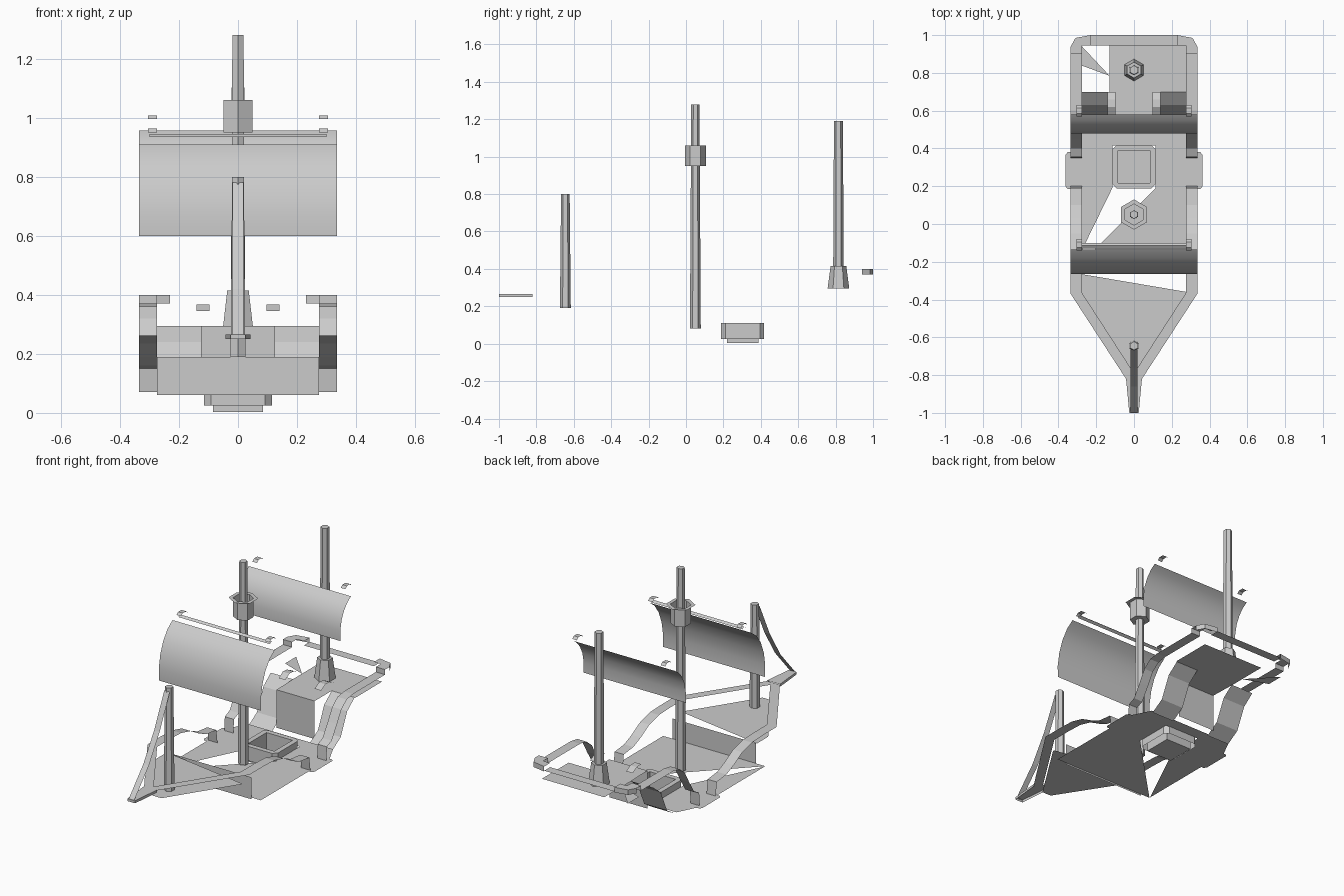
import bpy
from math import cos, sin, pi


def mesh(name, verts, faces, smooth=False):
    me = bpy.data.meshes.new(name)
    me.from_pydata(verts, [], faces)
    me.update()
    ob = bpy.data.objects.new(name, me)
    bpy.context.collection.objects.link(ob)
    if smooth:
        for p in me.polygons:
            p.use_smooth = True
    return ob


def plates(name, z, polys):
    """Flat open plates at height z from (x, y) outlines."""
    v, f = [], []
    for poly in polys:
        f.append(list(range(len(v), len(v) + len(poly))))
        v += [(x, y, z) for x, y in poly]
    return mesh(name, v, f)


def ribbon(name, x0, x1, profile, mirror=False, smooth=False):
    """A (y, z) profile swept across x, optionally on both sides."""
    v, f = [], []
    for s in ((1, -1) if mirror else (1,)):
        b = len(v)
        for y, z in profile:
            v += [(s * x0, y, z), (s * x1, y, z)]
        for i in range(len(profile) - 1):
            k = b + 2 * i
            f.append((k, k + 1, k + 3, k + 2))
    return mesh(name, v, f, smooth)


def lathe(name, y, rings, n=6, caps=True, start=pi / 2):
    """Stacked (radius, z) rings round a vertical axis at (0, y)."""
    v = [(r * cos(start + 2 * pi * i / n), y + r * sin(start + 2 * pi * i / n), z)
         for r, z in rings for i in range(n)]
    f = [(k * n + i, k * n + (i + 1) % n, (k + 1) * n + (i + 1) % n, (k + 1) * n + i)
         for k in range(len(rings) - 1) for i in range(n)]
    if caps:
        f += [list(range(n))[::-1], list(range(len(v) - n, len(v)))]
    return mesh(name, v, f)


# masts
lathe("fore_mast", -0.645, [(0.029, 0.19), (0.023, 0.80)])
lathe("main_mast", 0.05, [(0.029, 0.08), (0.022, 1.28)])
lathe("rear_mast", 0.815, [(0.028, 0.41), (0.024, 1.19)])
lathe("rear_mast_base", 0.815, [(0.058, 0.295), (0.042, 0.415)])

# lookout basket with flared rim
lathe("lookout_basket", 0.05, [(0.022, 0.95), (0.056, 0.95), (0.056, 1.06)], caps=False)
lathe("lookout_rim", 0.05, [(0.056, 1.06), (0.08, 1.06)], caps=False)

# billowed sails
ribbon("front_sail", -0.335, 0.335, [(-0.262, 0.60), (-0.264, 0.67), (-0.250, 0.75),
       (-0.222, 0.82), (-0.182, 0.875), (-0.135, 0.91)], smooth=True)
ribbon("rear_sail", -0.335, 0.335, [(0.480, 0.73), (0.480, 0.79), (0.492, 0.85),
       (0.517, 0.90), (0.548, 0.935), (0.580, 0.957)], smooth=True)

# yard strip and hooks
ribbon("front_yard", -0.30, 0.30, [(-0.13, 0.935), (-0.115, 0.945), (-0.10, 0.935)])
for nm, y, z in (("front_hook", -0.11, 0.95), ("rear_hook", 0.60, 0.995)):
    ribbon(nm, 0.275, 0.305, [(y - 0.03, z), (y - 0.015, z + 0.013),
                              (y + 0.015, z + 0.013), (y + 0.03, z)], mirror=True)

# fore stay from bow tip to mast head
ribbon("fore_stay", -0.018, 0.018, [(-1.0, 0.262), (-0.86, 0.42), (-0.76, 0.58), (-0.665, 0.78)])

# fore deck and its bulkhead
plates("fore_deck", 0.19, [[(-0.28, -0.265), (-0.28, -0.37), (-0.03, -0.76), (0.03, -0.76),
                            (0.28, -0.37), (0.28, -0.36)]])
ribbon("fore_bulkhead", -0.275, 0.275, [(-0.265, 0.06), (-0.265, 0.19)])

# main deck around the hatch, with side wings
hx, h0, h1 = 0.115, 0.19, 0.415
deck = [[(-0.335, -0.26), (-hx, h0), (-hx, h1), (-0.28, 0.49), (-0.335, 0.38)],
        [(-0.335, -0.265), (0.335, -0.265), (0.335, 0.0), (hx, h0)],
        [(0.335, 0.0), (0.335, 0.38), (0.28, 0.49), (hx, h1), (hx, h0)],
        [(-0.28, 0.49), (-hx, h1), (hx, h1), (0.28, 0.49)]]
for s in (1, -1):
    deck.append([(s * 0.335, 0.185), (s * 0.352, 0.185), (s * 0.363, 0.2),
                 (s * 0.363, 0.365), (s * 0.352, 0.38), (s * 0.335, 0.38)])
plates("main_deck", 0.07, deck)

# hatch: outer wall, bevelled rim, inner well
rings = [(0.115, 0.025), (0.115, 0.11), (0.085, 0.11), (0.085, 0.003)]
v, f = [], []
for r, z in rings:
    c = r * 0.8
    v += [(sx * a, 0.303 + sy * b, z) for sx, sy, a, b in (
        (1, -1, c, r), (1, -1, r, c), (1, 1, r, c), (1, 1, c, r),
        (-1, 1, c, r), (-1, 1, r, c), (-1, -1, r, c), (-1, -1, c, r))] if r > 0.1 else \
         [(sx * r, 0.303 + sy * r, z) for sx, sy in (
             (1, -1), (1, -1), (1, 1), (1, 1), (-1, 1), (-1, 1), (-1, -1), (-1, -1))]
for k in range(3):
    for i in range(8):
        j = (i + 1) % 8
        f.append((k * 8 + i, k * 8 + j, (k + 1) * 8 + j, (k + 1) * 8 + i))
f.append((24, 26, 28, 30))
hatch = mesh("hatch", v, f)
hatch.data.validate()

# quarter deck, bulkhead and stairs
plates("quarter_deck", 0.295, [[(-0.125, 0.54), (0.125, 0.54), (0.125, 0.70), (0.28, 0.70),
                                (0.28, 0.95), (-0.13, 0.95), (-0.13, 0.70)],
                               [(-0.28, 0.945), (-0.28, 0.84), (-0.13, 0.785)]])
ribbon("quarter_bulkhead", -0.125, 0.125, [(0.54, 0.07), (0.54, 0.295)])
ribbon("stairs", 0.125, 0.275, [(0.49, 0.06), (0.57, 0.11), (0.63, 0.24), (0.70, 0.295)], mirror=True)
ribbon("stair_rail", 0.097, 0.14, [(0.58, 0.345), (0.62, 0.368), (0.66, 0.365), (0.70, 0.345)], mirror=True)

# side rails, fore and aft of the gangway
ribbon("fore_side_rail", 0.275, 0.335, [(-0.37, 0.262), (-0.24, 0.262), (-0.14, 0.258),
       (-0.05, 0.235), (0.03, 0.19), (0.10, 0.16), (0.19, 0.15), (0.20, 0.07)], mirror=True, smooth=False)
ribbon("aft_side_rail", 0.275, 0.335, [(0.35, 0.07), (0.355, 0.15), (0.40, 0.17), (0.45, 0.25),
       (0.49, 0.32), (0.54, 0.36), (0.60, 0.37), (0.90, 0.37)], mirror=True)

# bow rail plates and bow tip
plates("bow_rail", 0.262, [[(s * 0.335, -0.37), (s * 0.275, -0.365), (s * 0.0, -0.79),
                            (s * 0.0, -0.82), (s * 0.042, -0.82)] for s in (1, -1)])
tip = [(-0.042, -0.82), (-0.025, -1.0), (0.025, -1.0), (0.042, -0.82)]
mesh("bow_tip", [(x, y, z) for z in (0.25, 0.265) for x, y in tip],
     [(0, 1, 5, 4), (1, 2, 6, 5), (2, 3, 7, 6), (4, 5, 6, 7)])

# stern rail with chamfered, raised corners
stern = []
for s in (1, -1):
    stern.append([(s * 0.335, 0.90), (s * 0.335, 0.94), (s * 0.31, 0.985), (s * 0.23, 1.0),
                  (s * 0.23, 0.945), (s * 0.275, 0.945), (s * 0.275, 0.90)])
plates("stern_corner", 0.40, stern)
plates("stern_rail", 0.375, [[(-0.23, 0.945), (0.23, 0.945), (0.23, 1.0), (-0.23, 1.0)]])
v, f = [], []
for s in (1, -1):
    b = len(v)
    for x, y in ((0.335, 0.94), (0.31, 0.985), (0.23, 1.0)):
        v += [(s * x, y, 0.37), (s * x, y, 0.40)]
    f += [(b, b + 2, b + 3, b + 1), (b + 2, b + 4, b + 5, b + 3)]
mesh("stern_corner_side", v, f)
ribbon("stern_corner_step", 0.275, 0.335, [(0.90, 0.37), (0.90, 0.40)], mirror=True)
